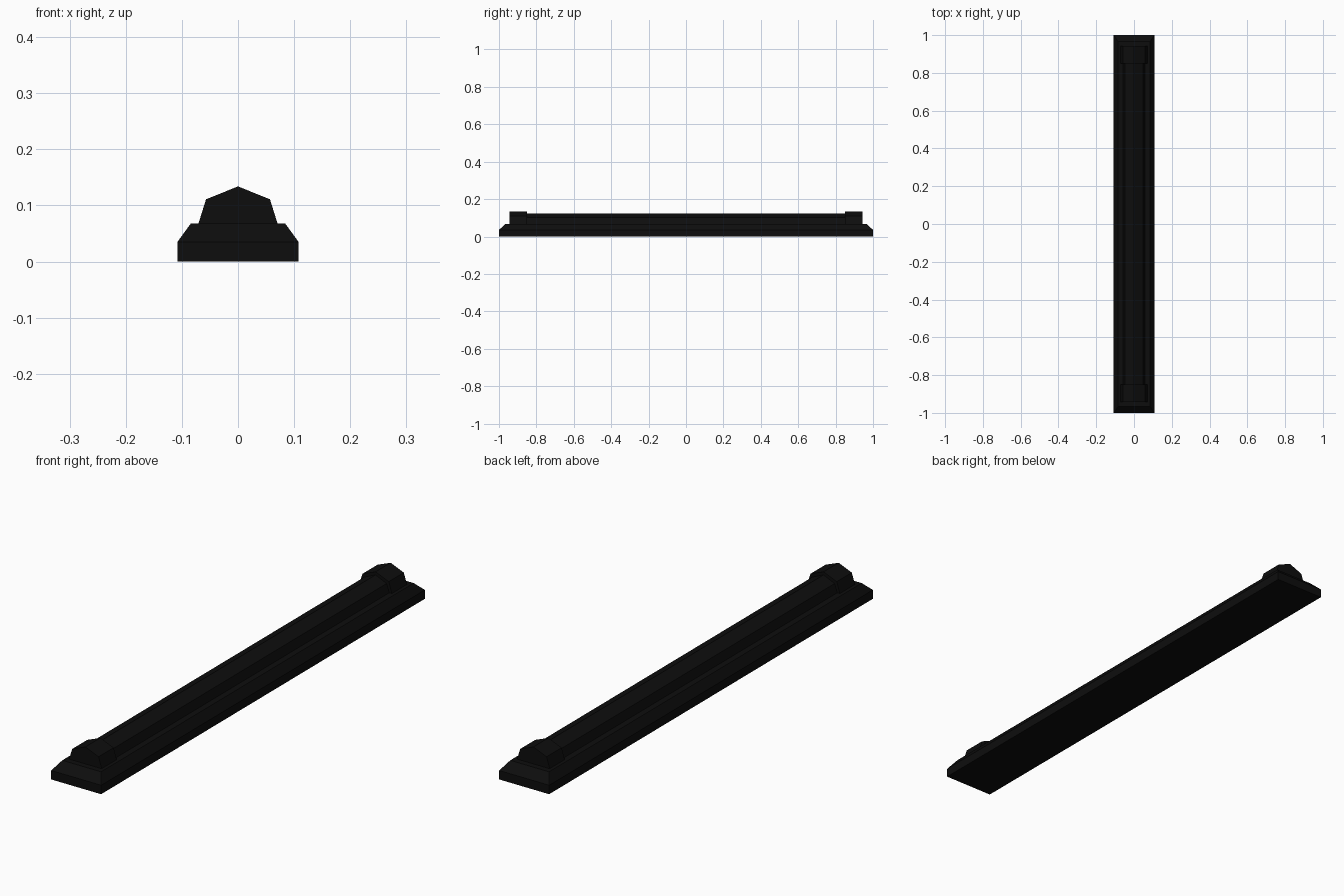
import bpy, bmesh

if "Cube" in bpy.data.objects:
    bpy.data.objects.remove(bpy.data.objects["Cube"])

black = bpy.data.materials.new("near_black")
black.diffuse_color = (0.004, 0.004, 0.004, 1)
black.use_nodes = True
black.node_tree.nodes["Principled BSDF"].inputs["Base Color"].default_value = black.diffuse_color


def loft(name, rings):
    """Closed solid skinned through matching rings of 3D points."""
    bm = bmesh.new()
    loops = [[bm.verts.new(p) for p in r] for r in rings]
    n = len(loops[0])
    for a, b in zip(loops, loops[1:]):
        for i in range(n):
            j = (i + 1) % n
            bm.faces.new((a[i], a[j], b[j], b[i]))
    bm.faces.new(loops[0])
    bm.faces.new(loops[-1])
    bmesh.ops.recalc_face_normals(bm, faces=bm.faces)
    mesh = bpy.data.meshes.new(name)
    bm.to_mesh(mesh)
    bm.free()
    mesh.materials.append(black)
    obj = bpy.data.objects.new(name, mesh)
    bpy.context.collection.objects.link(obj)
    return obj


def rect(x, y, z):
    return [(-x, -y, z), (x, -y, z), (x, y, z), (-x, y, z)]


def gable(name, foot, shoulder, shoulder_z, apex_z, y0, y1):
    """Five-sided ridge profile run along y."""
    prof = [(-foot, 0.066), (foot, 0.066), (shoulder, shoulder_z),
            (0, apex_z), (-shoulder, shoulder_z)]
    return loft(name, [[(x, y, z) for x, z in prof] for y in (y0, y1)])


# Plinth with sloped upper edge
loft("plinth", [rect(0.108, 1.0, 0), rect(0.108, 1.0, 0.035),
                rect(0.084, 0.966, 0.068)])

# Long ridge between the end caps
gable("ridge_bar", 0.06, 0.048, 0.101, 0.122, -0.86, 0.86)

# Raised cap at each end
for side, label in ((-1, "front"), (1, "back")):
    gable(label + "_end_cap", 0.071, 0.057, 0.111, 0.134,
          side * 0.85, side * 0.943)
